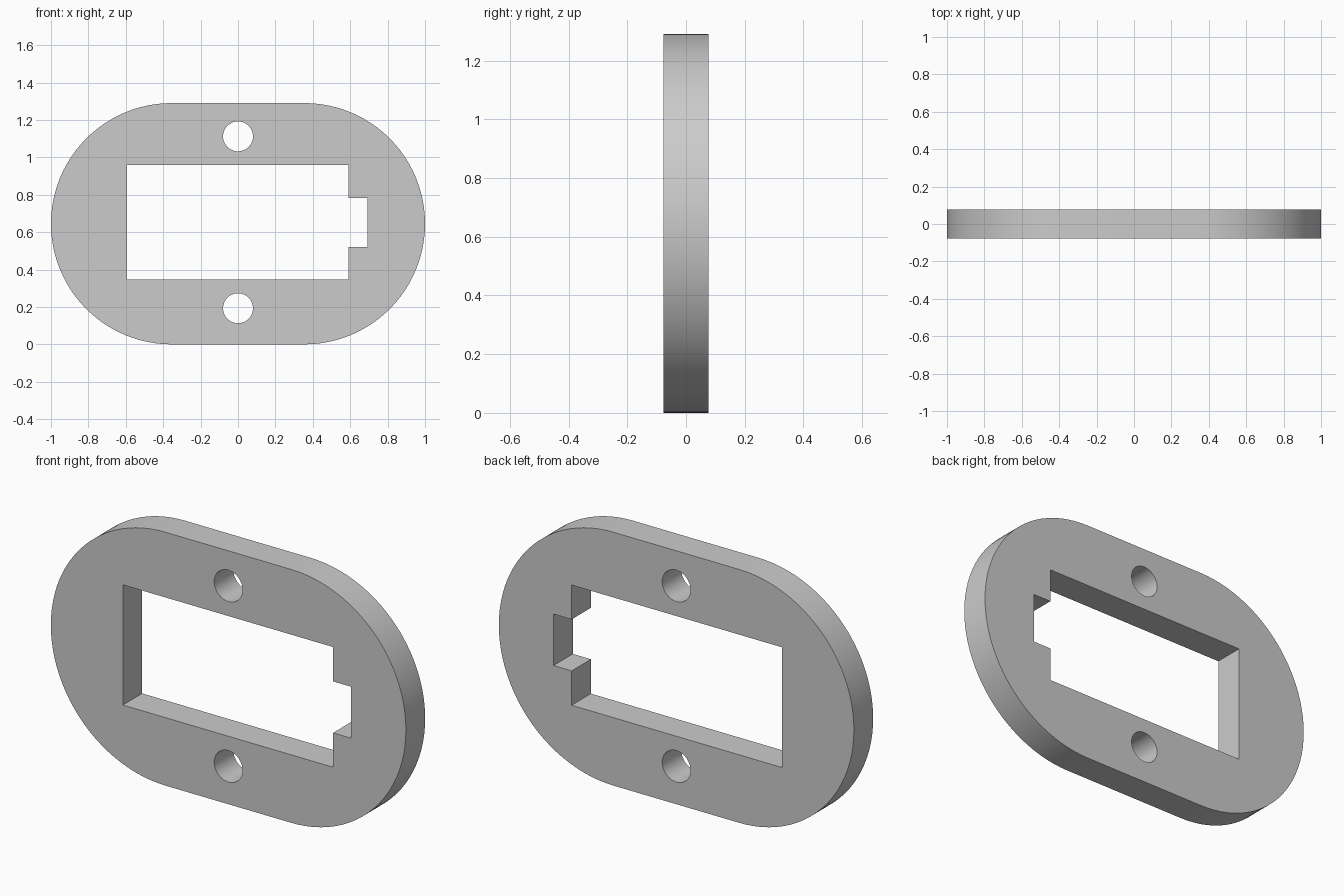
import bpy, bmesh, math
from mathutils import Vector

if "Cube" in bpy.data.objects:
    bpy.data.objects.remove(bpy.data.objects["Cube"], do_unlink=True)

THICK = 0.155
HEIGHT = 1.29
RADIUS = HEIGHT / 2
STRAIGHT = 1 - RADIUS      # half length of the straight edges
HOLE_RADIUS = 0.08


def arc(cx, cz, r, start, sweep, steps):
    """Points (x, z) along an arc, both ends included."""
    angles = [math.radians(start + sweep * i / steps) for i in range(steps + 1)]
    return [(cx + r * math.cos(a), cz + r * math.sin(a)) for a in angles]


# Rounded outer outline
outline = (arc(STRAIGHT, RADIUS, RADIUS, -90, 180, 48)
           + arc(-STRAIGHT, RADIUS, RADIUS, 90, 180, 48))

# Rectangular window with a notch on the left side
left, right, notch = 0.59, -0.594, 0.692
bottom, top = 0.346, 0.958
window = [(right, bottom), (left, bottom), (left, 0.521), (notch, 0.521),
          (notch, 0.783), (left, 0.783), (left, top), (right, top)]

# Screw holes above and below the window
holes = [arc(0, z, HOLE_RADIUS, 0, 360, 48)[:-1] for z in (0.193, 1.112)]

# Fill the front face between the loops, then extrude it to the back
bm = bmesh.new()
edges = []
for loop in [outline, window] + holes:
    verts = [bm.verts.new((x, -THICK / 2, z)) for x, z in loop]
    edges += [bm.edges.new((v, verts[i - 1])) for i, v in enumerate(verts)]
bmesh.ops.triangle_fill(bm, use_beauty=True, edges=edges, normal=Vector((0, -1, 0)))
extruded = bmesh.ops.extrude_face_region(bm, geom=bm.faces[:], use_keep_orig=True)
back = [g for g in extruded["geom"] if isinstance(g, bmesh.types.BMVert)]
bmesh.ops.translate(bm, verts=back, vec=(0, THICK, 0))
bmesh.ops.recalc_face_normals(bm, faces=bm.faces[:])

mesh = bpy.data.meshes.new("mounting_plate")
bm.to_mesh(mesh)
bm.free()
plate = bpy.data.objects.new("mounting_plate", mesh)
bpy.context.collection.objects.link(plate)

# Plain grey material
grey = bpy.data.materials.new("plain_grey")
grey.use_nodes = True
colour = (0.6, 0.6, 0.6, 1)
grey.diffuse_color = colour
grey.node_tree.nodes["Principled BSDF"].inputs["Base Color"].default_value = colour
mesh.materials.append(grey)

# Smooth curved walls, sharp rims
bpy.ops.object.select_all(action="DESELECT")
plate.select_set(True)
bpy.context.view_layer.objects.active = plate
bpy.ops.object.shade_smooth_by_angle(angle=math.radians(30))
